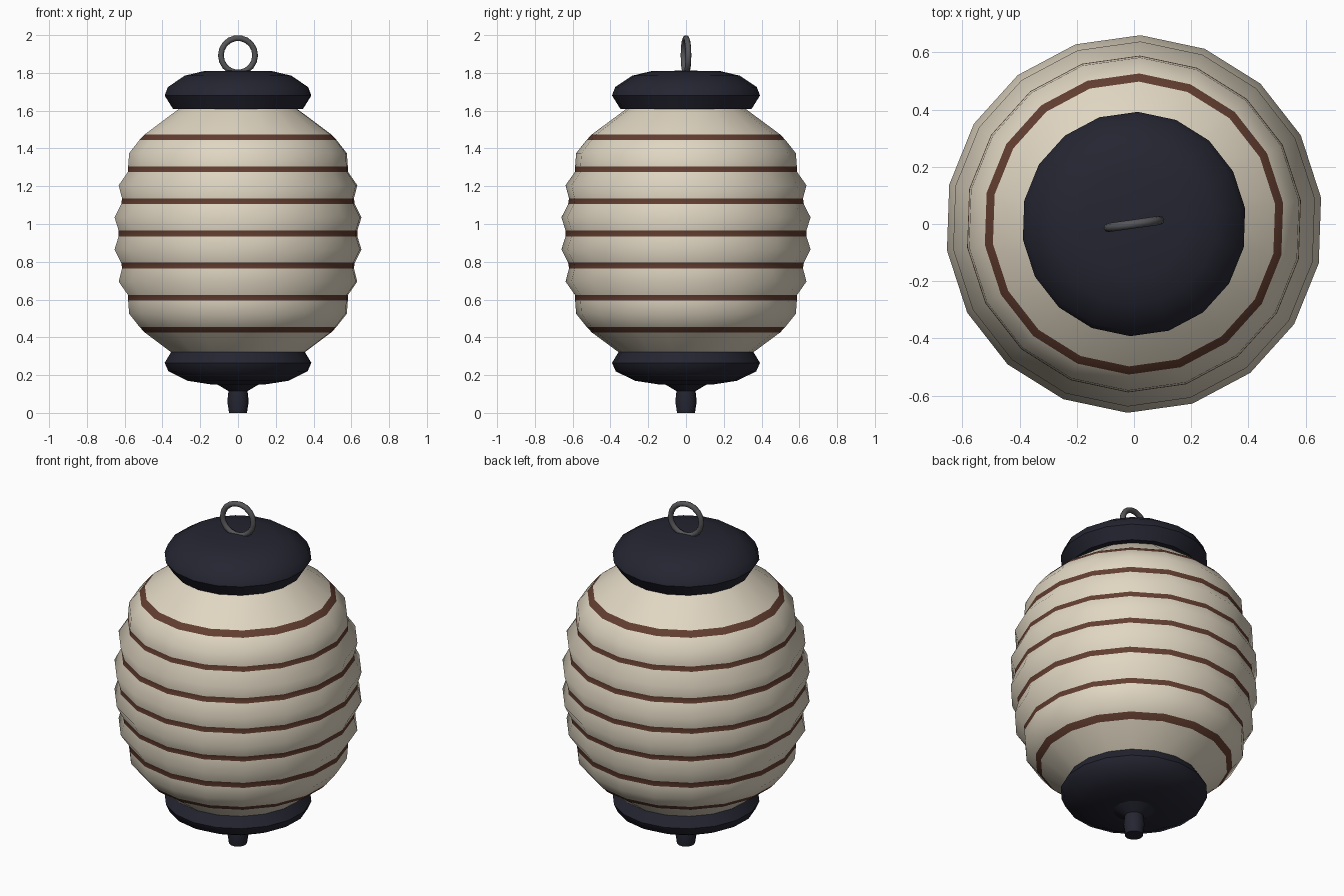
import bpy, bmesh, math

if "Cube" in bpy.data.objects:
    bpy.data.objects.remove(bpy.data.objects["Cube"])

SIDES, TURN = 18, math.radians(8)


def material(name, rgb):
    m = bpy.data.materials.new(name)
    m.diffuse_color = (*rgb, 1)
    m.use_nodes = True
    m.node_tree.nodes["Principled BSDF"].inputs["Base Color"].default_value = m.diffuse_color
    return m


paper = material("cream paper", (0.745, 0.672, 0.539))
brown = material("brown stripe", (0.125, 0.048, 0.030))
navy = material("dark navy", (0.018, 0.0185, 0.031))
metal = material("grey metal", (0.092, 0.092, 0.098))


def lathe(name, profile, mats, sides=SIDES, angle=None, rule=None):
    """Spin a bottom-to-top (radius, z) profile round z; zero radius closes at a point."""
    bm = bmesh.new()
    rings = []
    for r, z in profile:
        if r == 0:
            rings.append([bm.verts.new((0, 0, z))] * sides)
        else:
            rings.append([bm.verts.new((r * math.cos(TURN + math.tau * i / sides),
                                        r * math.sin(TURN + math.tau * i / sides), z))
                          for i in range(sides)])
    for a, b in zip(rings, rings[1:]):
        for i in range(sides):
            j = (i + 1) % sides
            f = bm.faces.new(list(dict.fromkeys([a[i], a[j], b[j], b[i]])))
            f.smooth = True
            if rule:
                f.material_index = rule(f.calc_center_median().z)
    me = bpy.data.meshes.new(name)
    bm.to_mesh(me)
    bm.free()
    ob = bpy.data.objects.new(name, me)
    bpy.context.collection.objects.link(ob)
    for m in mats:
        me.materials.append(m)
    if angle:
        bpy.ops.object.select_all(action='DESELECT')
        ob.select_set(True)
        bpy.context.view_layer.objects.active = ob
        bpy.ops.object.shade_smooth_by_angle(angle=math.radians(angle))
    return ob


# Ribbed paper body, symmetric about MID, with stripes in the valleys
MID, STEP, HALF = 0.95, 0.17, 0.015
valley = [0.638, 0.622, 0.588, 0.512]
bulge = [0.660, 0.638, 0.582]
upper = []
for i, r in enumerate(valley):
    z = i * STEP
    slope = 0 if i == 0 else (-0.15, -0.05, -0.95)[i - 1]
    if i:
        upper.append((r - slope * HALF, z - HALF))
    upper.append((r + slope * HALF, z + HALF))
    if i < 3:
        upper.append((bulge[i], z + STEP / 2))
upper += [(0.315, 0.66), (0.27, 0.69)]
profile = [(r, MID - z) for r, z in reversed(upper)] + [(r, MID + z) for r, z in upper]


def stripe(z):
    k = round((z - MID) / STEP)
    return int(abs(k) <= 3 and abs(z - MID - k * STEP) < 0.01)


lathe("paper_body", profile, [paper, brown], rule=stripe)

# Top and bottom caps
lathe("top_cap", [(0, 1.61), (0.348, 1.61), (0.392, 1.68), (0.375, 1.725),
                  (0.285, 1.785), (0.18, 1.81), (0, 1.812)], [navy], angle=50)
lathe("bottom_cap", [(0, 0.147), (0.14, 0.15), (0.27, 0.17), (0.372, 0.22),
                     (0.392, 0.265), (0.348, 0.338), (0, 0.338)], [navy], angle=50)

# Tassel stub with a small flared collar
lathe("tassel_stub", [(0, 0), (0.048, 0), (0.057, 0.06), (0.051, 0.115),
                      (0.11, 0.15), (0, 0.16)], [navy], sides=12, angle=50)

# Hanging ring
bpy.ops.mesh.primitive_torus_add(major_radius=0.0915, minor_radius=0.0155,
                                 major_segments=18, minor_segments=8,
                                 location=(0, 0, 1.893),
                                 rotation=(math.pi / 2, 0, TURN))
ring = bpy.context.object
ring.name = "hanging_ring"
ring.data.materials.append(metal)
bpy.ops.object.shade_smooth()
